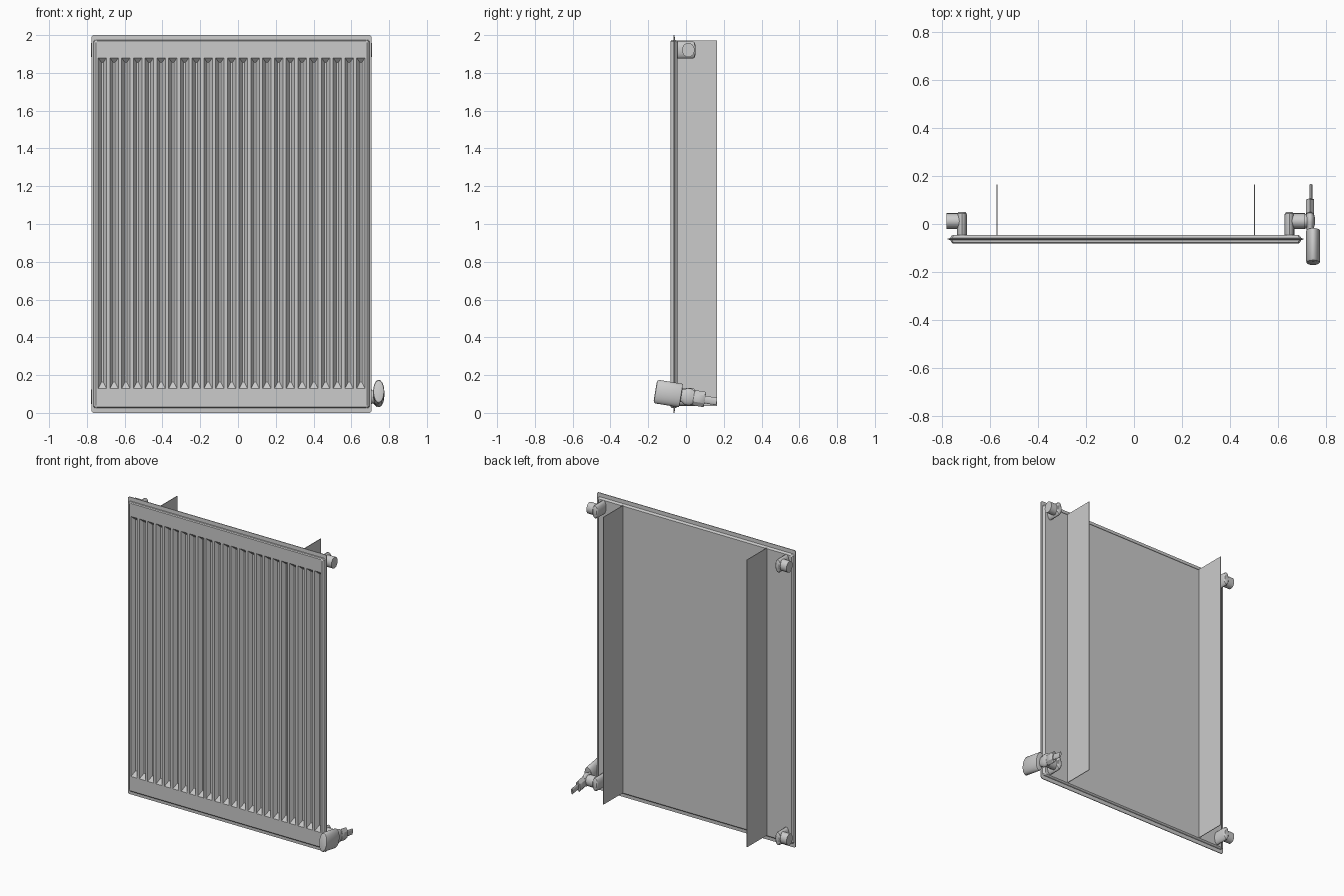
import bpy, bmesh, math
from mathutils import Vector

if "Cube" in bpy.data.objects:
    bpy.data.objects.remove(bpy.data.objects["Cube"])

X0, X1, Z0, Z1 = -0.775, 0.706, 0.0, 2.0
CX = (X0 + X1) / 2


def finish(bm, name, smooth=False):
    bmesh.ops.remove_doubles(bm, verts=bm.verts, dist=1e-5)
    bmesh.ops.recalc_face_normals(bm, faces=bm.faces)
    me = bpy.data.meshes.new(name)
    bm.to_mesh(me)
    bm.free()
    ob = bpy.data.objects.new(name, me)
    bpy.context.collection.objects.link(ob)
    if smooth:
        bpy.ops.object.select_all(action='DESELECT')
        ob.select_set(True)
        bpy.context.view_layer.objects.active = ob
        bpy.ops.object.shade_smooth_by_angle(angle=math.radians(35))
    return ob


def poly(bm, pts):
    bm.faces.new([bm.verts.new(p) for p in pts])


def lathe(name, base, direction, profile, sides, squash=(1, 1), turn=0):
    """Elliptical turned part: profile is (distance, radius); squash is (horizontal, vertical)."""
    bm = bmesh.new()
    d = Vector(direction).normalized()
    u = Vector((0, 0, 1)).cross(d).normalized()
    w = d.cross(u)
    rings = []
    for t, r in profile:
        rings.append([bm.verts.new(Vector(base) + d * t
                      + u * (r * squash[0] * math.cos(a)) + w * (r * squash[1] * math.sin(a)))
                      for a in (2 * math.pi * i / sides + turn for i in range(sides))])
    for a, b in zip(rings, rings[1:]):
        for i in range(sides):
            j = (i + 1) % sides
            bm.faces.new((a[i], a[j], b[j], b[i]))
    bm.faces.new(rings[0])
    bm.faces.new(rings[-1])
    return finish(bm, name, True)


# Panel shell: stacked rings of (y, x inset, z inset), front to back
def ring(y, ix, iz):
    a, b, c, d = X0 + ix, X1 - ix, Z0 + iz, Z1 - iz
    k = 0.008
    return [(a + k, y, c), (b - k, y, c), (b, y, c + k), (b, y, d - k),
            (b - k, y, d), (a + k, y, d), (a, y, d - k), (a, y, c + k)]


YF, YB = -0.081, -0.045
shell = [(YF, 0.022, 0.032), (-0.076, 0.015, 0.026), (-0.066, 0.010, 0.025),
         (-0.065, 0, 0), (-0.060, 0, 0), (-0.059, 0.010, 0.025),
         (-0.050, 0.015, 0.028), (YB, 0.022, 0.034)]
bm = bmesh.new()
rings = [ring(*s) for s in shell]
for a, b in zip(rings, rings[1:]):
    for i in range(8):
        j = (i + 1) % 8
        poly(bm, (a[i], a[j], b[j], b[i]))
poly(bm, rings[-1])

# Pressed vertical channels in the front face
N, PITCH, FIRST = 23, 0.0622, -0.718
HW, HF, DEPTH = 0.022, 0.005, 0.024
ZB, ZT = 0.13, 1.88
edges = []
for i in range(N):
    c = FIRST + i * PITCH
    l, r, fl, fr = c - HW, c + HW, c - HF, c + HF
    y = YF + DEPTH
    zb, zt = ZB + 0.033, ZT - 0.025
    poly(bm, ((l, YF, ZB), (fl, y, zb), (fl, y, zt), (l, YF, ZT)))
    poly(bm, ((r, YF, ZB), (fr, y, zb), (fr, y, zt), (r, YF, ZT)))
    poly(bm, ((fl, y, zb), (fr, y, zb), (fr, y, zt), (fl, y, zt)))
    poly(bm, ((l, YF, ZB), (r, YF, ZB), (fr, y, zb), (fl, y, zb)))
    poly(bm, ((l, YF, ZT), (r, YF, ZT), (fr, y, zt), (fl, y, zt)))
    edges += [l, r]
# Flats between channels, then the plain border above and below
f = rings[0]
xs = [f[7][0]] + edges + [f[2][0]]
for a, b in zip(xs[::2], xs[1::2]):
    poly(bm, ((a, YF, ZB), (b, YF, ZB), (b, YF, ZT), (a, YF, ZT)))
poly(bm, [f[7], f[0], f[1], f[2]] + [(x, YF, ZB) for x in reversed(xs)])
poly(bm, [f[3], f[4], f[5], f[6]] + [(x, YF, ZT) for x in xs])
finish(bm, "radiator_panel")

# Rear mounting fins
for side, x in (("left", -0.569), ("right", 0.502)):
    bm = bmesh.new()
    bmesh.ops.create_cube(bm, size=1)
    for v in bm.verts:
        v.co = Vector((x + v.co.x * 0.004, 0.058 + v.co.y * 0.214, 1.003 + v.co.z * 1.935))
    finish(bm, "mounting_fin_" + side)

# Corner elbows with outward caps
for side, s in (("left", -1), ("right", 1)):
    for level, z in (("bottom", 0.085), ("top", 1.921)):
        x = CX + s * 0.681
        lathe(f"elbow_{side}_{level}", (x, YB - 0.002, z), (0, 1, 0),
              [(0, 0.046), (0.083, 0.046), (0.091, 0.042), (0.096, 0.03)], 16, (0.45, 1))
        lathe(f"cap_{side}_{level}", (x, 0.012, z), (s, 0, 0),
              [(0, 0.033), (0.064, 0.033)], 20, (1, 1.15))

# Thermostatic valve, tilted slightly down toward the wall
VX, VY, VZ = 0.745, -0.163, 0.114
axis = Vector((0, 1, -0.165)).normalized()


def on_axis(t, x=VX):
    p = Vector((x, VY, VZ)) + axis * t
    return p


lathe("valve_handle", on_axis(0), axis,
      [(0, 0.048), (0.003, 0.058), (0.010, 0.063), (0.132, 0.063), (0.138, 0.060), (0.140, 0.045)],
      32, (0.47, 1))
lathe("valve_body", on_axis(0.135, 0.733), axis,
      [(0, 0.034), (0.014, 0.034), (0.030, 0.045), (0.056, 0.045), (0.072, 0.034), (0.12, 0.034)],
      20, (0.45, 1))
lathe("valve_nut", on_axis(0.205, 0.733), axis,
      [(0, 0.036), (0.004, 0.041), (0.058, 0.041), (0.062, 0.036)], 6, (0.47, 1), math.pi / 6)
lathe("valve_pipe", on_axis(0.26, 0.736), axis, [(0, 0.02), (0.07, 0.02)], 16, (0.33, 1))
lathe("valve_branch", (0.69, 0.012, 0.085), (1, 0, 0), [(0, 0.03), (0.045, 0.03)], 20, (1, 1.15))
